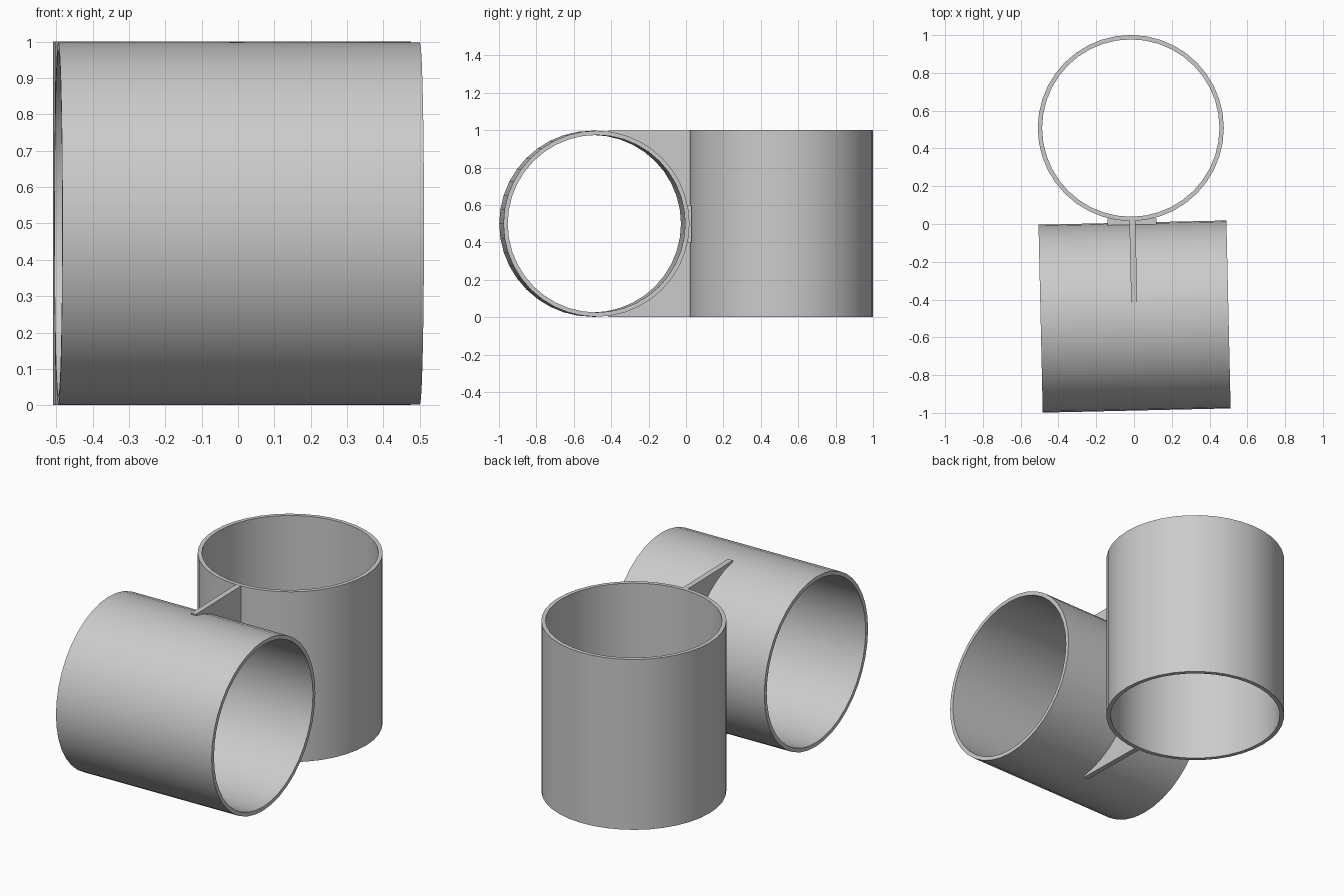
import bpy, bmesh, math
from mathutils import Matrix, Vector

if "Cube" in bpy.data.objects:
    bpy.data.objects.remove(bpy.data.objects["Cube"])

R, WALL, SIDES = 0.4975, 0.023, 40
YAW = math.radians(-1.3)

grey = bpy.data.materials.new("light grey")
grey.use_nodes = True
colour = (0.6, 0.6, 0.6, 1)
grey.diffuse_color = colour
grey.node_tree.nodes["Principled BSDF"].inputs["Base Color"].default_value = colour


def finish(name, bm, matrix, smooth=False):
    bmesh.ops.recalc_face_normals(bm, faces=bm.faces)
    mesh = bpy.data.meshes.new(name)
    bm.to_mesh(mesh)
    bm.free()
    mesh.materials.append(grey)
    obj = bpy.data.objects.new(name, mesh)
    bpy.context.collection.objects.link(obj)
    obj.matrix_world = matrix
    if smooth:
        bpy.ops.object.select_all(action='DESELECT')
        obj.select_set(True)
        bpy.context.view_layer.objects.active = obj
        bpy.ops.object.shade_smooth_by_angle(angle=math.radians(30))
    return obj


def tube(name, radius, length, matrix):
    """Open tube along its local z, centred on its origin."""
    bm = bmesh.new()
    loops = []
    for r, z in ((radius, -1), (radius, 1), (radius - WALL, 1), (radius - WALL, -1)):
        loops.append([bm.verts.new((r * math.cos(a), r * math.sin(a), z * length / 2))
                      for a in (math.tau * i / SIDES for i in range(SIDES))])
    for k in range(4):
        a, b = loops[k], loops[(k + 1) % 4]
        for i in range(SIDES):
            j = (i + 1) % SIDES
            bm.faces.new((a[i], a[j], b[j], b[i]))
    return finish(name, bm, matrix, True)


def web(name, sign, matrix):
    """Thin plate filling the gap between the tubes above or below the middle."""
    r, half = R - 0.008, 0.016
    arc = [math.radians(5 + 76 * i / 14) for i in range(15)]
    outline = [(r * math.cos(a), r * math.sin(a)) for a in arc]
    outline += [(0.075, R + 0.002), (0.52, R + 0.002), (0.52, 0.04)]
    bm = bmesh.new()
    face = bm.faces.new([bm.verts.new((-half, y, sign * z)) for y, z in outline])
    out = bmesh.ops.extrude_face_region(bm, geom=[face])
    bmesh.ops.translate(bm, vec=Vector((2 * half, 0, 0)),
                        verts=[v for v in out["geom"] if isinstance(v, bmesh.types.BMVert)])
    return finish(name, bm, matrix)


# Upright rear tube
tube("upright_tube", 0.4925, 1.0, Matrix.Translation((-0.017, 0.508, 0.5)))

# Lying front tube, turned slightly about z
lying = Matrix.Translation((0.003, -0.49, 0.5)) @ Matrix.Rotation(-YAW, 4, 'Z')
tube("lying_tube", R, 0.995, lying @ Matrix.Rotation(math.pi / 2, 4, 'Y'))

# Connecting webs above and below the contact point
web("upper_web", 1, lying)
web("lower_web", -1, lying)

# Joint pad where the tubes touch
bm = bmesh.new()
bmesh.ops.create_cube(bm, size=1, matrix=Matrix.Diagonal((0.26, 0.04, 0.2, 1)))
finish("joint_pad", bm, Matrix.Translation((-0.01, 0.01, 0.5)))
